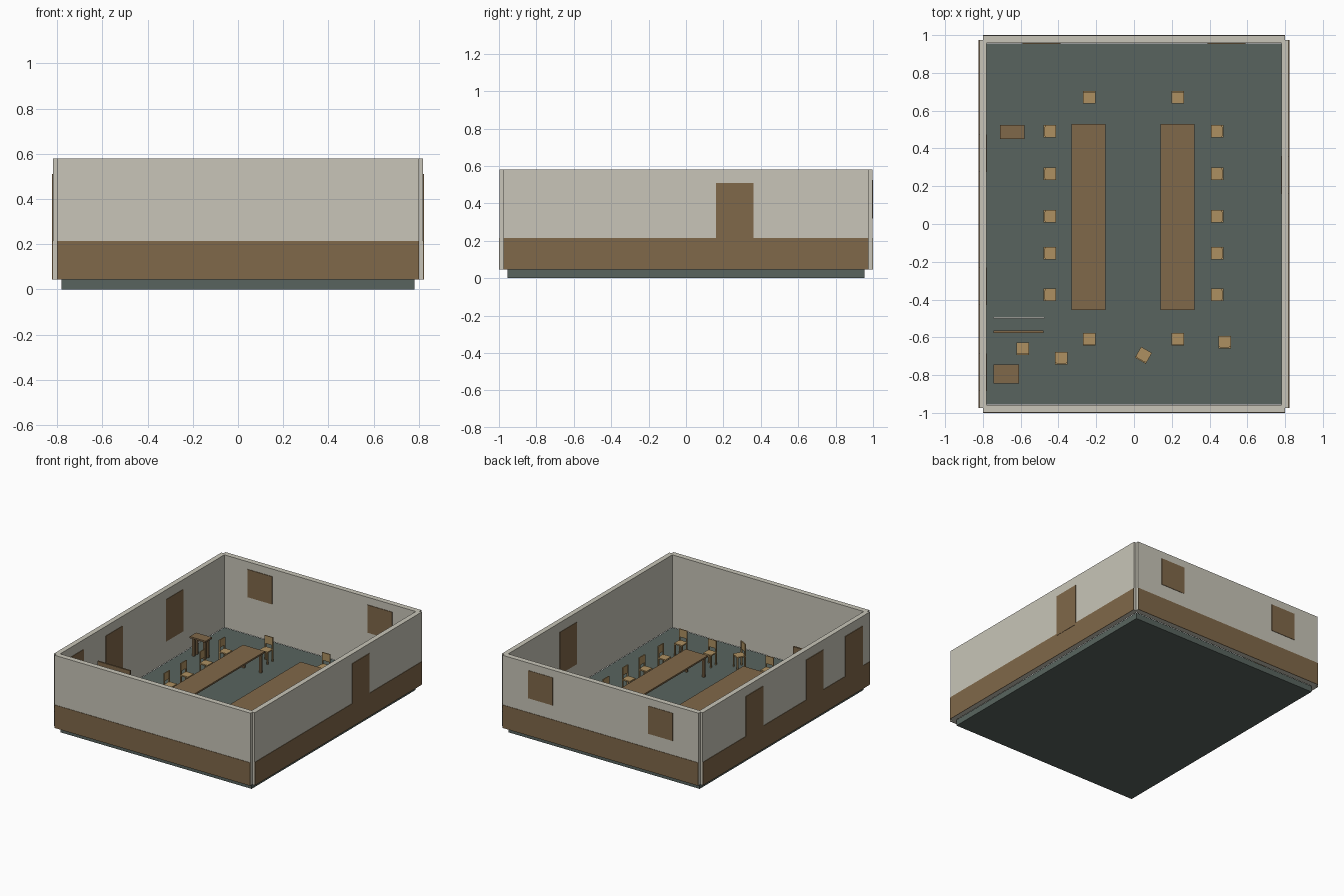
import bpy
from math import radians
from mathutils import Matrix, Vector
import bmesh

cube = bpy.data.objects.get("Cube")
if cube:
    bpy.data.objects.remove(cube)


def material(name, rgb):
    m = bpy.data.materials.new(name)
    m.use_nodes = True
    col = (*rgb, 1)
    m.diffuse_color = col
    m.node_tree.nodes["Principled BSDF"].inputs["Base Color"].default_value = col
    return m


CREAM = material("cream plaster", (0.58, 0.56, 0.48))
WOOD = material("brown wood", (0.216, 0.138, 0.067))
FLOOR = material("slate floor", (0.098, 0.127, 0.113))
PALE = material("pale wood", (0.42, 0.28, 0.12))
WHITE = material("white panel", (0.8, 0.8, 0.75))

FLOOR_Z, WALL_TOP, RAIL_Z = 0.045, 0.58, 0.215


def boxes(name, mat, parts, loc=(0, 0, 0), turn=0):
    """One object made of boxes, each given as (x range, y range, z range)."""
    bm = bmesh.new()
    for ranges in parts:
        centre = Vector([(a + b) / 2 for a, b in ranges])
        size = [b - a for a, b in ranges]
        bmesh.ops.create_cube(
            bm, size=1, matrix=Matrix.Translation(centre) @ Matrix.Diagonal((*size, 1)))
    mesh = bpy.data.meshes.new(name)
    bm.to_mesh(mesh)
    bm.free()
    mesh.materials.append(mat)
    ob = bpy.data.objects.new(name, mesh)
    ob.location = loc
    ob.rotation_euler.z = radians(turn)
    bpy.context.collection.objects.link(ob)
    return ob


def span(sign, a, b):
    return tuple(sorted((sign * a, sign * b)))


# Floor slab
boxes("floor", FLOOR, [((-0.78, 0.78), (-0.955, 0.955), (0, FLOOR_Z))])

# Walls with an outer wood panel along the bottom
height, panel = (FLOOR_Z, WALL_TOP), (FLOOR_Z, RAIL_Z)
for s, side, end in ((-1, "right", "front"), (1, "left", "back")):
    boxes(end + "_wall", CREAM, [((-0.8, 0.8), span(s, 0.957, 0.997), height)])
    boxes(end + "_wainscot", WOOD, [((-0.8, 0.8), span(s, 0.996, 1.0), panel)])
    boxes(side + "_wall", CREAM, [(span(s, 0.782, 0.819), (-0.975, 0.975), height)])
    boxes(side + "_wainscot", WOOD, [(span(s, 0.818, 0.822), (-0.975, 0.975), panel)])

# Shutters show on both faces of the walls
for s, y in ((1, 0.26), (-1, 0.375), (-1, -0.33), (-1, -0.785)):
    boxes("side_shutter", WOOD, [(span(s, 0.779, 0.824), (y - 0.1, y + 0.1), (0.2, 0.51))])
for x in (-0.49, 0.49):
    boxes("back_shutter", WOOD, [((x - 0.1, x + 0.1), (0.953, 1.0), (0.32, 0.525))])


def table(name, xs, ys, top, leg=0.016, inset=0.012):
    legs = []
    for x in (xs[0] + inset, xs[1] - inset - leg):
        for y in (ys[0] + inset, ys[1] - inset - leg):
            legs.append(((x, x + leg), (y, y + leg), (FLOOR_Z, top - 0.005)))
    boxes(name, WOOD, legs + [(xs, ys, (top - 0.012, top))])


# Two long tables and two small ones
table("long_table_right", (-0.33, -0.15), (-0.455, 0.53), 0.2)
table("long_table_left", (0.14, 0.32), (-0.455, 0.53), 0.2)
table("small_table_back", (-0.71, -0.58), (0.45, 0.525), 0.19)
table("small_table_front", (-0.745, -0.61), (-0.845, -0.745), 0.19)


def chair(x, y, turn):
    """Chair facing -y before turning, with its back on +y."""
    h, leg = 0.033, 0.009
    parts = [((-h, h), (-h, h), (0.085, 0.094)),
             ((-h + leg, h - leg), (h - 0.007, h), (0.12, 0.178))]
    for s in (-1, 1):
        xs = span(s, h - leg, h)
        parts.append((xs, (-h, -h + leg), (0, 0.088)))
        parts.append((xs, (h - leg, h), (0, 0.178)))
    boxes("chair", PALE, parts, (x, y, FLOOR_Z), turn)


# Chairs along the tables, at their ends and loose by the front wall
for y in (0.49, 0.265, 0.04, -0.155, -0.375):
    chair(-0.445, y, 90)
    chair(0.44, y, -90)
for x in (-0.237, 0.232):
    chair(x, 0.67, 0)
    chair(x, -0.61, 180)
for x, y, turn in ((-0.59, -0.66, 180), (-0.385, -0.71, 180),
                   (0.05, -0.695, 150), (0.48, -0.625, 180)):
    chair(x, y, turn)

# Standing board on two posts, with a white screen in front of it
posts = [((x, x + 0.012), (-0.576, -0.564), (FLOOR_Z, 0.3)) for x in (-0.74, -0.497)]
boxes("board", WOOD, posts + [((-0.745, -0.48), (-0.576, -0.564), (0.2, 0.39))])
boxes("screen", WHITE, [((-0.745, -0.475), (-0.499, -0.493), (FLOOR_Z, 0.28))])
